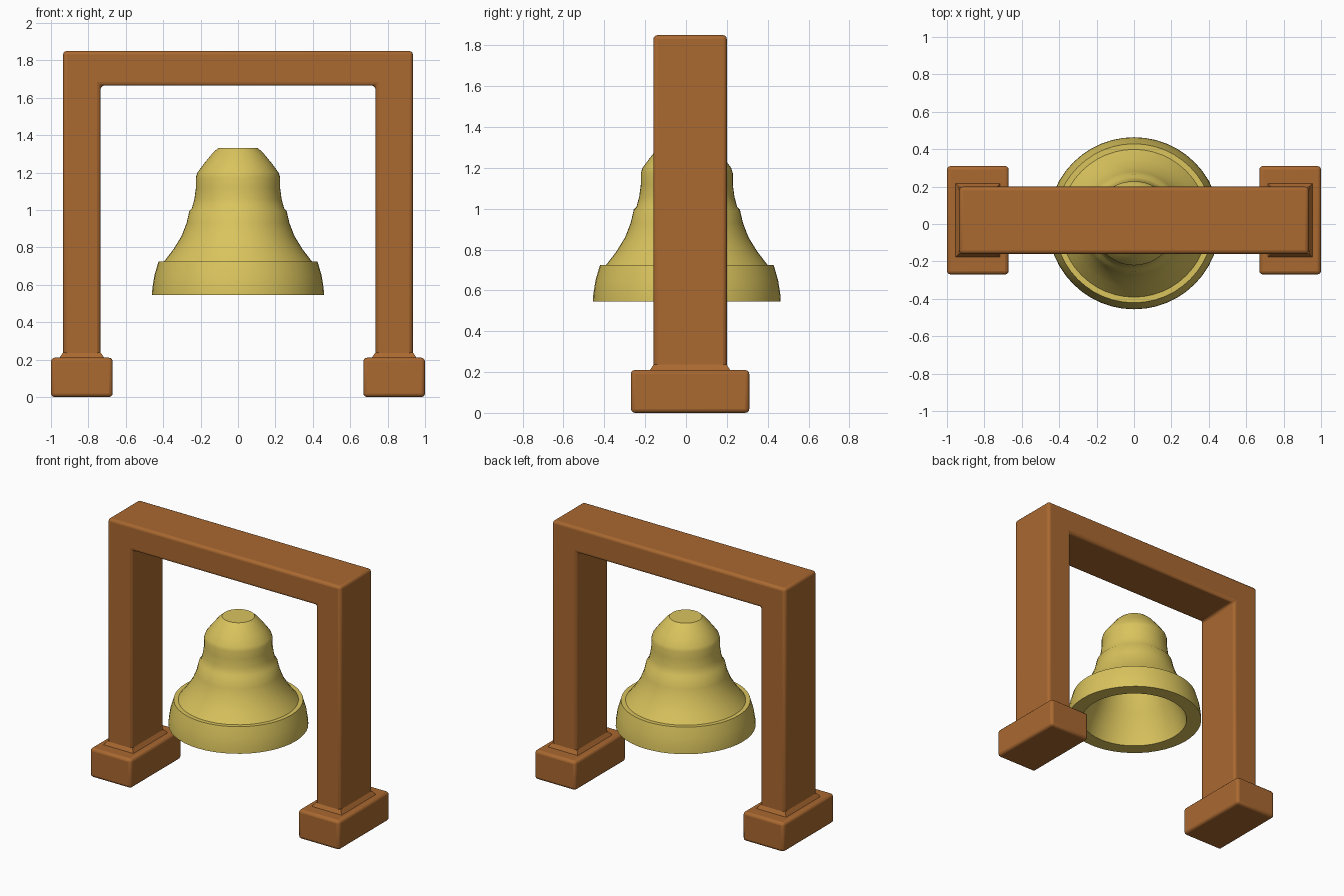
import bpy, bmesh, math

if "Cube" in bpy.data.objects:
    bpy.data.objects.remove(bpy.data.objects["Cube"])


def material(name, color):
    m = bpy.data.materials.new(name)
    m.diffuse_color = color
    m.use_nodes = True
    m.node_tree.nodes["Principled BSDF"].inputs["Base Color"].default_value = m.diffuse_color
    return m


wood = material("wood", (0.40, 0.14, 0.03, 1))
brass = material("brass", (0.70, 0.55, 0.11, 1))


def finish(name, bm, mat, angle=30, bevel=0):
    bmesh.ops.recalc_face_normals(bm, faces=bm.faces)
    me = bpy.data.meshes.new(name)
    bm.to_mesh(me)
    bm.free()
    me.materials.append(mat)
    ob = bpy.data.objects.new(name, me)
    bpy.context.collection.objects.link(ob)
    if bevel:
        b = ob.modifiers.new("bevel", 'BEVEL')
        b.width = bevel
        b.segments = 3
    bpy.ops.object.select_all(action='DESELECT')
    bpy.context.view_layer.objects.active = ob
    ob.select_set(True)
    bpy.ops.object.shade_smooth_by_angle(angle=math.radians(angle))
    return ob


def block(name, cx, cy, bottom, top, z0, z1, bevel=0):
    # box or frustum: bottom and top are (half x, half y)
    bm = bmesh.new()
    rings = []
    for (hx, hy), z in ((bottom, z0), (top, z1)):
        rings.append([bm.verts.new((cx + sx * hx, cy + sy * hy, z))
                      for sx, sy in ((-1, -1), (1, -1), (1, 1), (-1, 1))])
    bm.faces.new(rings[0])
    bm.faces.new(rings[1])
    for i in range(4):
        j = (i + 1) % 4
        bm.faces.new((rings[0][i], rings[0][j], rings[1][j], rings[1][i]))
    return finish(name, bm, wood, bevel=bevel)


CY = 0.02

# Upright frame: an inverted U extruded through its depth
bm = bmesh.new()
outline = [(-.935, .19), (-.735, .19), (-.735, 1.665), (.735, 1.665),
           (.735, .19), (.935, .19), (.935, 1.85), (-.935, 1.85)]
face = bm.faces.new([bm.verts.new((x, CY - .18, z)) for x, z in outline])
ext = bmesh.ops.extrude_face_region(bm, geom=[face])
bmesh.ops.translate(bm, vec=(0, .36, 0),
                    verts=[v for v in ext["geom"] if isinstance(v, bmesh.types.BMVert)])
finish("frame", bm, wood, bevel=.02)

# Feet with small flared collars where the posts land
for side, s in (("left", -1), ("right", 1)):
    block(side + "_foot", s * .835, CY, (.165, .29), (.165, .29), 0, .21, bevel=.02)
    block(side + "_collar", s * .835, CY, (.123, .20), (.10, .178), .205, .238)

# Bell: closed profile turned about z, outside then hollow inside
profile = [(0, 1.33), (.107, 1.33), (.135, 1.305), (.18, 1.25), (.217, 1.20),
           (.225, 1.175), (.225, 1.12), (.233, 1.06), (.246, 1.01), (.26, .995),
           (.275, .93), (.302, .86), (.345, .79), (.395, .725), (.425, .725),
           (.447, .65), (.458, .58), (.46, .545),
           (.36, .545), (.335, .64), (.28, .76), (.235, .87), (.20, .98),
           (.18, 1.12), (.15, 1.2), (0, 1.24)]
bm = bmesh.new()
verts = [bm.verts.new((r, 0, z)) for r, z in profile]
edges = [bm.edges.new(p) for p in zip(verts, verts[1:])]
bmesh.ops.spin(bm, geom=verts + edges, cent=(0, 0, 0), axis=(0, 0, 1),
               angle=math.tau, steps=48, use_merge=False)
bmesh.ops.remove_doubles(bm, verts=bm.verts, dist=1e-4)
bell = finish("bell", bm, brass, angle=40)
bell.location.y = 0.004
